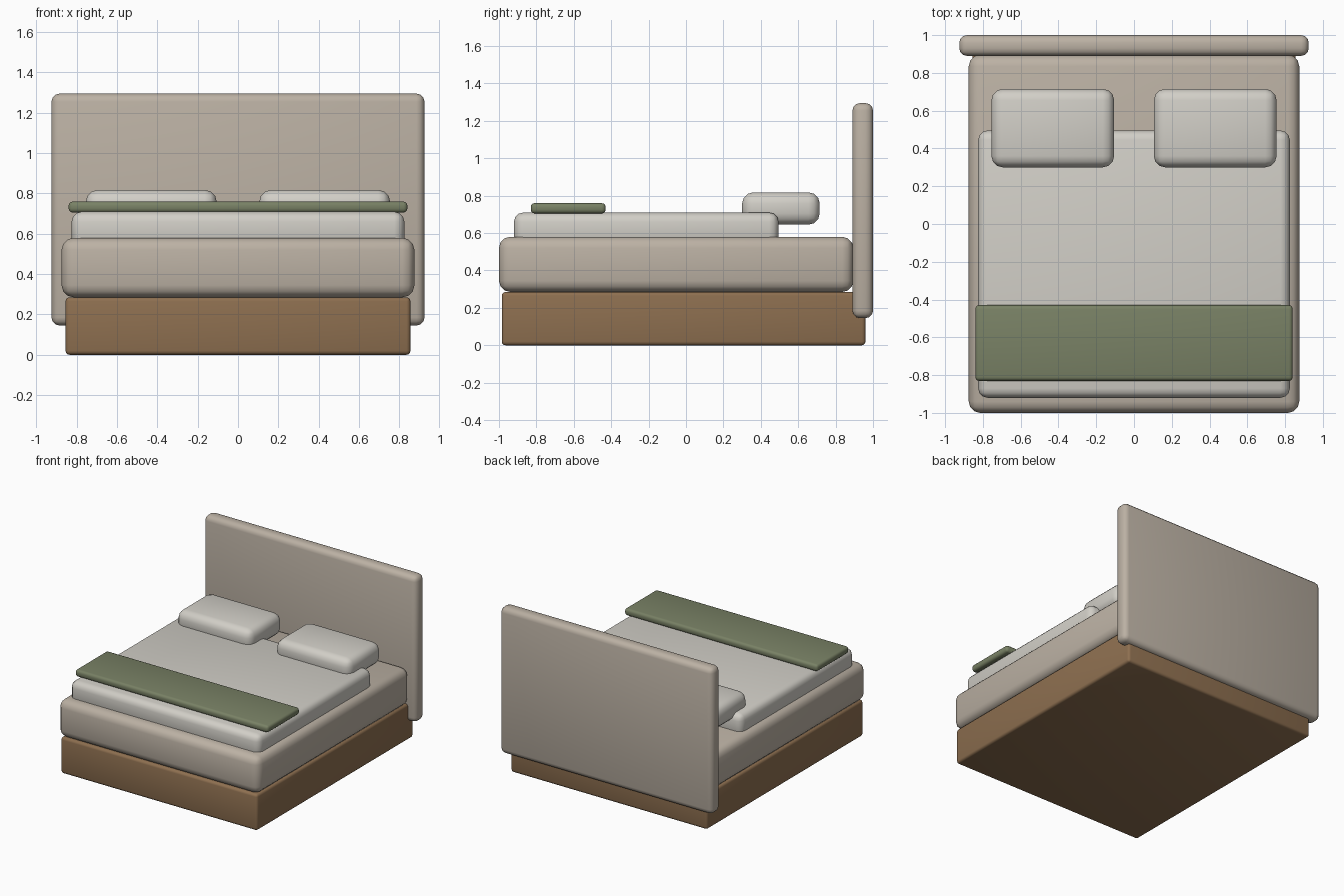
import bpy
from math import radians

if "Cube" in bpy.data.objects:
    bpy.data.objects.remove(bpy.data.objects["Cube"])


def material(name, rgb):
    mat = bpy.data.materials.new(name)
    mat.diffuse_color = (*rgb, 1)
    mat.use_nodes = True
    mat.node_tree.nodes["Principled BSDF"].inputs["Base Color"].default_value = mat.diffuse_color
    return mat


WOOD = material("wood", (0.27, 0.16, 0.08))
FABRIC = material("fabric", (0.50, 0.44, 0.37))
LINEN = material("linen", (0.64, 0.62, 0.57))
GREEN = material("green_wool", (0.19, 0.22, 0.13))


def rounded_box(name, x, y, z, bevel, mat):
    """Box spanning the given (min, max) ranges with rounded edges."""
    spans = (x, y, z)
    bpy.ops.mesh.primitive_cube_add(size=1, location=[(a + b) / 2 for a, b in spans])
    obj = bpy.context.object
    obj.name = name
    obj.scale = [b - a for a, b in spans]
    bpy.ops.object.transform_apply(location=False, rotation=False, scale=True)
    mod = obj.modifiers.new("rounded_edges", 'BEVEL')
    mod.width = bevel
    mod.segments = 3
    bpy.ops.object.modifier_apply(modifier=mod.name)
    bpy.ops.object.shade_smooth_by_angle(angle=radians(35))
    obj.data.materials.append(mat)
    return obj


# Wooden base and upholstered headboard
rounded_box("base", (-0.855, 0.855), (-0.985, 0.96), (0, 0.285), 0.02, WOOD)
rounded_box("headboard", (-0.925, 0.925), (0.89, 1.0), (0.145, 1.295), 0.04, FABRIC)

# Mattress, duvet sunk into it, and folded throw
rounded_box("mattress", (-0.875, 0.875), (-1.0, 0.895), (0.285, 0.58), 0.06, FABRIC)
rounded_box("duvet", (-0.825, 0.825), (-0.92, 0.495), (0.53, 0.71), 0.05, LINEN)
rounded_box("throw", (-0.84, 0.84), (-0.83, -0.43), (0.705, 0.76), 0.02, GREEN)

# Pair of pillows
for side, label in ((-1, "left"), (1, "right")):
    x = sorted((side * 0.105, side * 0.755))
    rounded_box(f"pillow_{label}", x, (0.30, 0.715), (0.645, 0.818), 0.06, LINEN)
